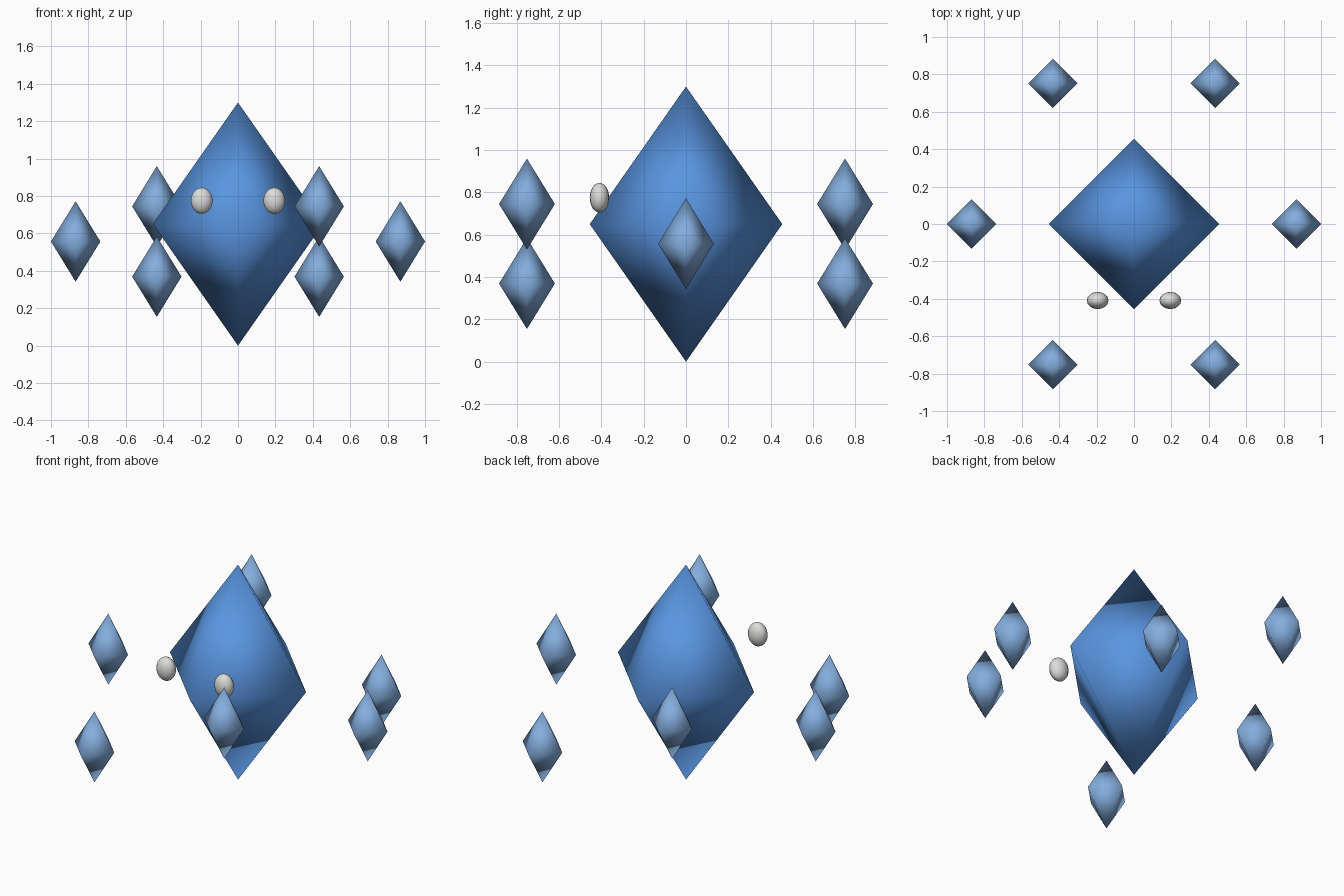
import bpy
import math

cube = bpy.data.objects.get("Cube")
if cube:
    bpy.data.objects.remove(cube, do_unlink=True)


def make_material(name, rgb):
    mat = bpy.data.materials.new(name)
    mat.use_nodes = True
    color = (*rgb, 1.0)
    mat.diffuse_color = color
    for node in mat.node_tree.nodes:
        if node.type == 'BSDF_PRINCIPLED':
            node.inputs["Base Color"].default_value = color
    return mat


def finish(obj, mat):
    obj.data.materials.append(mat)
    obj.data.shade_smooth()
    return obj


def crystal(name, center, radius, half_height, mat):
    """Eight-sided double pyramid with smooth shading."""
    verts = [(radius, 0, 0), (0, radius, 0), (-radius, 0, 0), (0, -radius, 0),
             (0, 0, half_height), (0, 0, -half_height)]
    faces = []
    for i in range(4):
        j = (i + 1) % 4
        faces += [(i, j, 4), (j, i, 5)]
    mesh = bpy.data.meshes.new(name)
    mesh.from_pydata(verts, [], faces)
    obj = bpy.data.objects.new(name, mesh)
    obj.location = center
    bpy.context.collection.objects.link(obj)
    return finish(obj, mat)


body_blue = make_material("body blue", (0.10, 0.30, 0.75))
shard_blue = make_material("pale shard blue", (0.23, 0.42, 0.73))
eye_white = make_material("eye white", (0.72, 0.72, 0.70))

# Main crystal
crystal("body", (0, 0, 0.65), 0.455, 0.65, body_blue)

# Ring of floating shards, bobbing up and down around the body
for i in range(6):
    angle = i * math.tau / 6
    height = 0.557 + 0.217 * math.sin(-2 * angle)
    center = (0.868 * math.cos(angle), 0.868 * math.sin(angle), height)
    crystal(f"shard_{i + 1}", center, 0.132, 0.215, shard_blue)

# Eyes
for side, name in ((1, "left_eye"), (-1, "right_eye")):
    bpy.ops.mesh.primitive_uv_sphere_add(
        segments=16, ring_count=12, radius=1, location=(side * 0.194, -0.409, 0.775))
    eye = bpy.context.object
    eye.name = name
    eye.scale = (0.058, 0.046, 0.07)
    finish(eye, eye_white)
